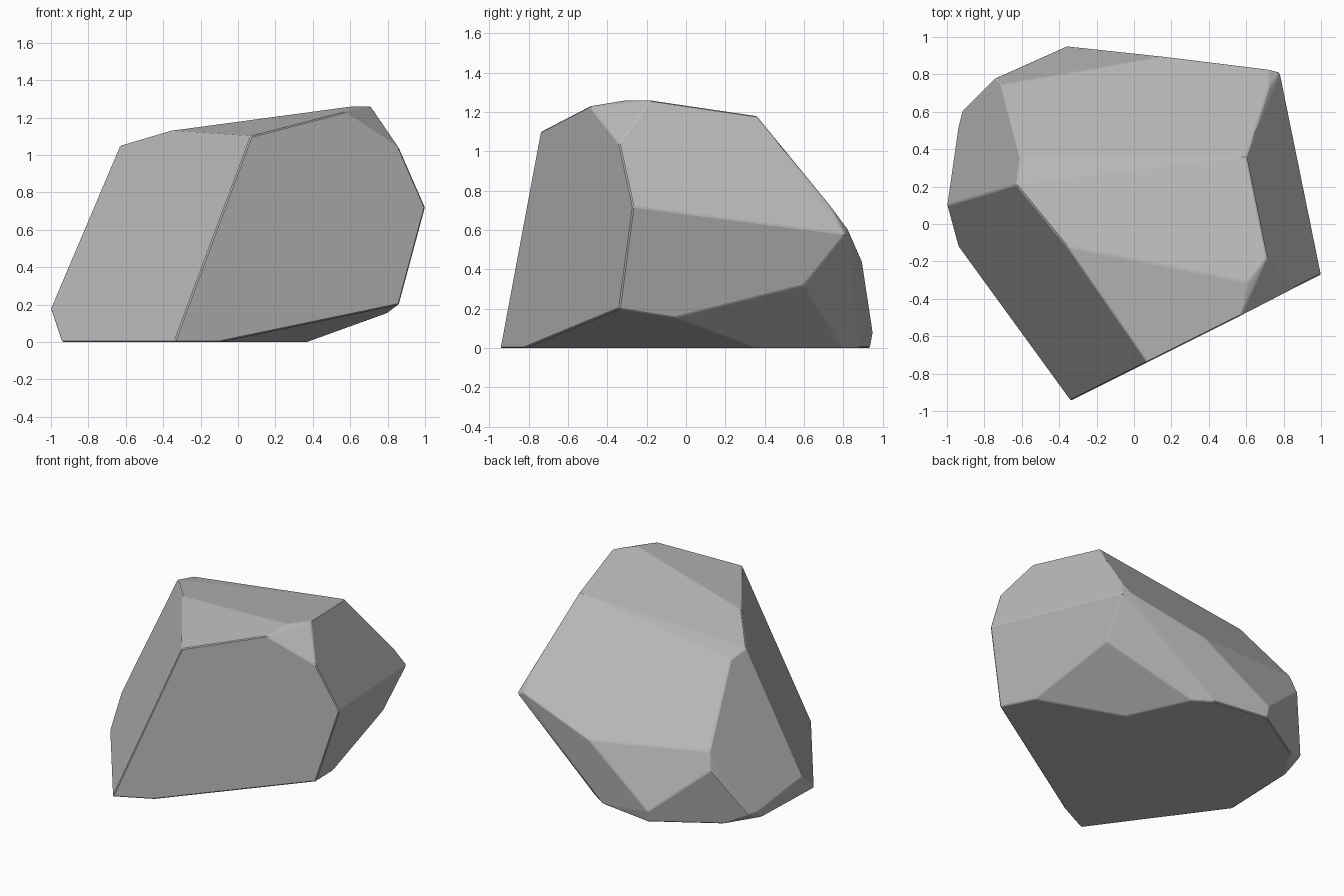
import bpy, bmesh, math

cube = bpy.data.objects.get("Cube")
if cube:
    bpy.data.objects.remove(cube, do_unlink=True)

# Corner points of the boulder, grouped by region
base = [(-.34, -.945, 0), (-.1, -.825, 0), (.37, .36, 0), (.17, .795, 0), (.045, .88, 0),
        (-.35, .935, 0), (-.77, .68, 0), (-.92, .44, 0), (-.94, -.12, 0)]
skirt = [(-1, .1, .18), (-.94, .52, .07), (-.92, .6, .07), (-.36, .95, .08),
         (.8, -.06, .155), (.86, -.34, .2)]
waist = [(1, -.27, .72), (.74, .6, .32), (.78, .81, .58), (.72, .825, .6), (.72, .73, .73),
         (.15, .895, .44), (-.74, .78, .41), (-.71, .745, .53)]
crown = [(.07, -.74, 1.1), (.57, -.49, 1.23), (.61, -.31, 1.26), (.71, -.18, 1.26),
         (.86, -.34, 1.04), (.6, .36, 1.18), (-.61, .36, 1.02), (-.63, .21, 1.05),
         (-.36, -.12, 1.13)]

# Wrap the corners in a hull and merge coplanar triangles into broad facets
bm = bmesh.new()
for p in base + skirt + waist + crown:
    bm.verts.new(p)
bmesh.ops.convex_hull(bm, input=bm.verts[:])
bmesh.ops.delete(bm, geom=[v for v in bm.verts if not v.link_faces], context='VERTS')
bmesh.ops.dissolve_limit(bm, angle_limit=math.radians(4), verts=bm.verts[:], edges=bm.edges[:])
bmesh.ops.recalc_face_normals(bm, faces=bm.faces[:])
mesh = bpy.data.meshes.new("boulder")
bm.to_mesh(mesh)
bm.free()
boulder = bpy.data.objects.new("boulder", mesh)
bpy.context.collection.objects.link(boulder)

# Narrow chipped edges
bevel = boulder.modifiers.new("chipped_edges", 'BEVEL')
bevel.width = 0.006
bevel.segments = 1
bevel.limit_method = 'ANGLE'
bevel.angle_limit = math.radians(8)

# Plain grey stone
stone = bpy.data.materials.new("grey_stone")
stone.use_nodes = True
grey = (0.5, 0.5, 0.5, 1)
stone.diffuse_color = grey
stone.node_tree.nodes["Principled BSDF"].inputs["Base Color"].default_value = grey
mesh.materials.append(stone)
